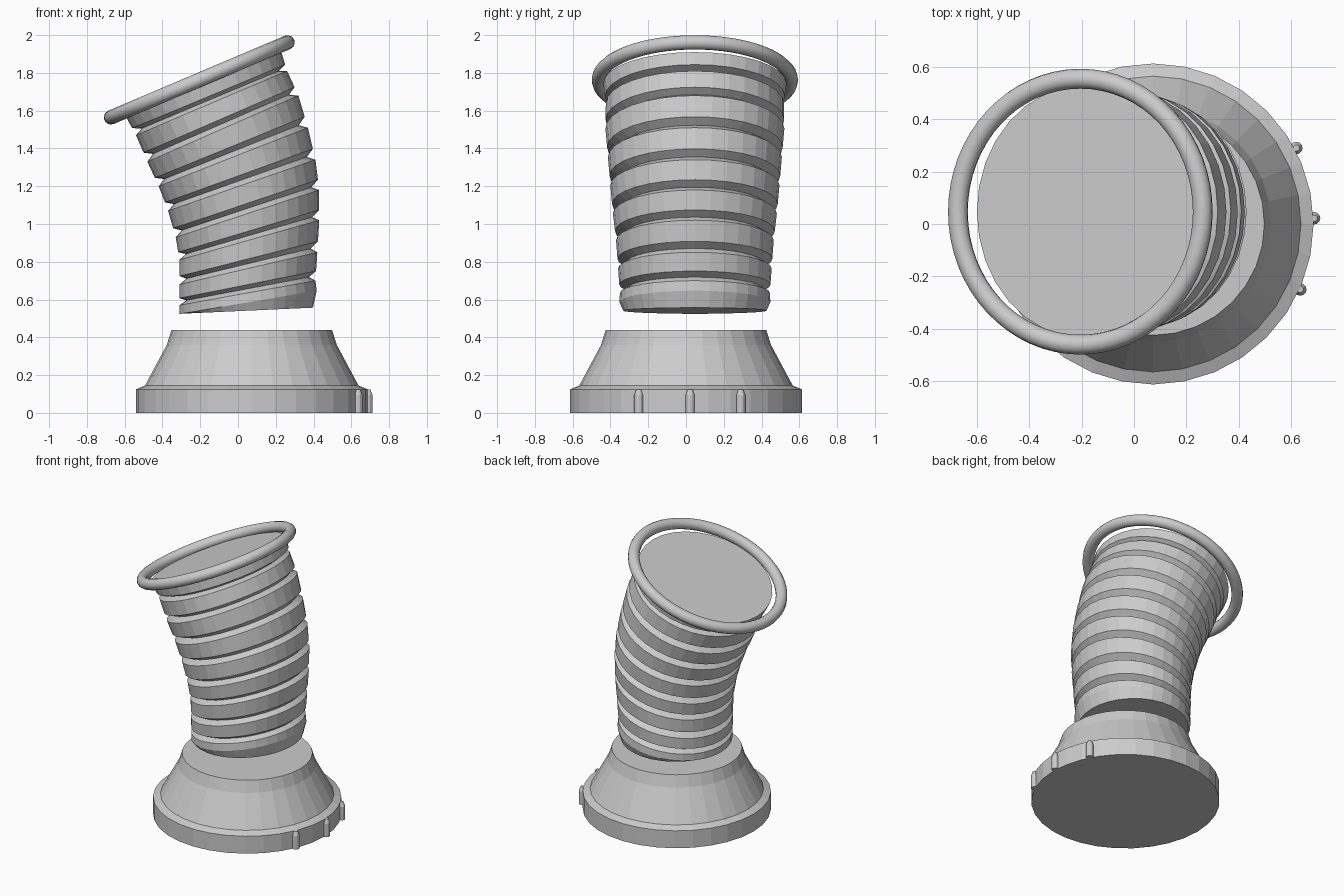
import bpy, bmesh, math
from mathutils import Vector

cube = bpy.data.objects.get("Cube")
if cube:
    bpy.data.objects.remove(cube, do_unlink=True)

SIDES = 32
HOSE_Y = 0.047

grey = bpy.data.materials.new("plain_grey")
grey.use_nodes = True
grey.diffuse_color = (0.6, 0.6, 0.6, 1)
grey.node_tree.nodes["Principled BSDF"].inputs["Base Color"].default_value = (0.6, 0.6, 0.6, 1)


def loft(name, rings):
    """Skin a closed, capped solid over a list of point loops, bottom to top."""
    bm = bmesh.new()
    loops = [[bm.verts.new(p) for p in ring] for ring in rings]
    for low, high in zip(loops, loops[1:]):
        n = len(low)
        for i in range(n):
            j = (i + 1) % n
            bm.faces.new((low[i], low[j], high[j], high[i]))
    bm.faces.new(loops[0][::-1])
    bm.faces.new(loops[-1])
    bmesh.ops.recalc_face_normals(bm, faces=bm.faces)
    mesh = bpy.data.meshes.new(name)
    bm.to_mesh(mesh)
    bm.free()
    mesh.materials.append(grey)
    obj = bpy.data.objects.new(name, mesh)
    bpy.context.collection.objects.link(obj)
    return obj


def ellipse(centre, u, v, sides=SIDES):
    return [centre + u * math.cos(a) + v * math.sin(a)
            for a in (math.tau * k / sides for k in range(sides))]


def turned(name, x, y, profile, sides=SIDES):
    return loft(name, [ellipse(Vector((x, y, z)), Vector((r, 0, 0)), Vector((0, r, 0)), sides)
                       for r, z in profile])


def section(span, scale=1.0):
    """Tilted cross-section from its left and right edge (x, z) points."""
    lx, lz, rx, rz = span
    a, b = Vector((lx, HOSE_Y, lz)), Vector((rx, HOSE_Y, rz))
    u = (b - a) / 2 * scale
    return ellipse((a + b) / 2, u, Vector((0, u.length * 1.085, 0)))


def mix(p, q, t):
    return [a + (b - a) * t for a, b in zip(p, q)]


# Flared base with a rim and a chamfered collar
turned("base", 0.073, 0, [(0.613, 0), (0.613, 0.125), (0.565, 0.145),
                          (0.45, 0.36), (0.425, 0.44)])

# Small pointed pegs on the rim
for k, (x, y) in enumerate([(0.635, -0.25), (0.688, 0.022), (0.62, 0.29)]):
    turned(f"rim_peg_{k + 1}", x, y, [(0.024, 0), (0.024, 0.095), (0.012, 0.125)], 12)

# Bent corrugated hose: top edge of each rib, from the top down
spans = [
    (-0.60, 1.58, 0.23, 1.91), (-0.54, 1.47, 0.26, 1.81), (-0.48, 1.33, 0.32, 1.68),
    (-0.42, 1.20, 0.37, 1.51), (-0.37, 1.07, 0.41, 1.34), (-0.33, 0.93, 0.43, 1.18),
    (-0.31, 0.81, 0.43, 1.02), (-0.31, 0.68, 0.42, 0.85), (-0.31, 0.57, 0.41, 0.70),
    (-0.31, 0.50, 0.42, 0.62)]
rings = []
for k, (top, below) in enumerate(zip(spans, spans[1:])):
    rings += [section(top), section(mix(top, below, 0.66))]
    if k < len(spans) - 2:
        rings.append(section(mix(top, below, 0.83), 0.9))   # groove
rings.append(section((-0.30, 0.525, 0.397, 0.557)))          # bottom end
loft("corrugated_hose", rings[::-1])

# Round hoop tilted around the top of the hose
bpy.ops.mesh.primitive_torus_add(
    major_radius=0.508, minor_radius=0.038, major_segments=64, minor_segments=12,
    location=(-0.205, HOSE_Y, 1.763), rotation=(0, math.radians(-23), 0))
hoop = bpy.context.object
hoop.name = "top_hoop"
hoop.data.materials.append(grey)
bpy.ops.object.shade_smooth()
